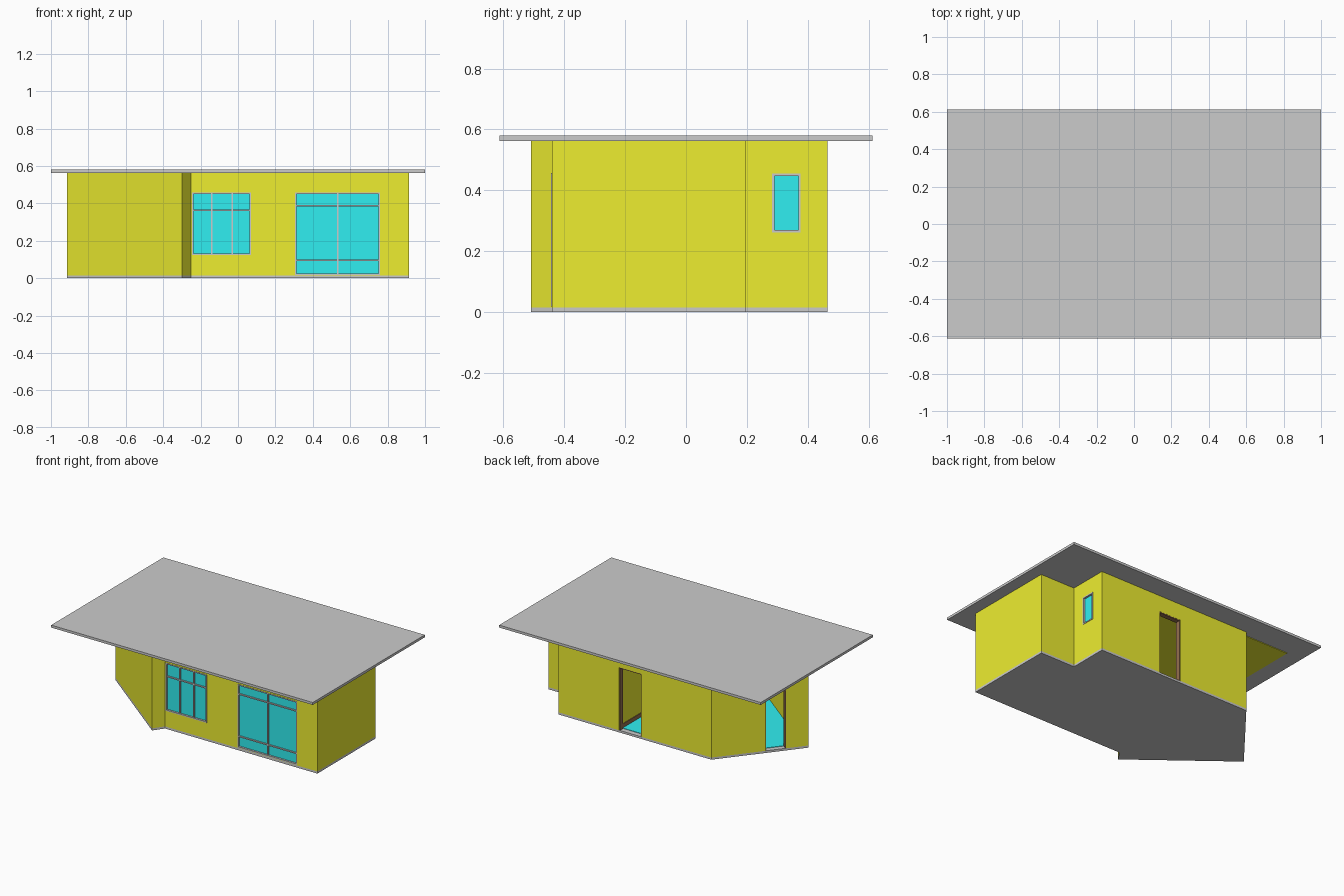
import bpy, bmesh, math
from mathutils import Vector, Matrix

if "Cube" in bpy.data.objects:
    bpy.data.objects.remove(bpy.data.objects["Cube"])

def material(name, rgb):
    m = bpy.data.materials.new(name)
    m.diffuse_color = (*rgb, 1)
    m.use_nodes = True
    m.node_tree.nodes["Principled BSDF"].inputs["Base Color"].default_value = m.diffuse_color
    return m

YELLOW = material("wall_yellow", (0.85, 0.85, 0.03))
CYAN = material("cyan", (0.03, 0.86, 0.88))
BROWN = material("brown", (0.30, 0.16, 0.08))

def finish(name, bm, mat=None):
    bmesh.ops.recalc_face_normals(bm, faces=bm.faces)
    me = bpy.data.meshes.new(name)
    bm.to_mesh(me)
    bm.free()
    ob = bpy.data.objects.new(name, me)
    bpy.context.collection.objects.link(ob)
    if mat:
        me.materials.append(mat)
    return ob

def boxes(name, ranges, mat=None, matrix=Matrix()):
    bm = bmesh.new()
    for x0, x1, y0, y1, z0, z1 in ranges:
        size = Matrix.Diagonal((x1 - x0, y1 - y0, z1 - z0, 1))
        mid = Matrix.Translation(((x0 + x1) / 2, (y0 + y1) / 2, (z0 + z1) / 2))
        bmesh.ops.create_cube(bm, size=1, matrix=matrix @ mid @ size)
    return finish(name, bm, mat)

def slab(name, pts, z0, z1, mat=None):
    bm = bmesh.new()
    face = bm.faces.new([bm.verts.new((x, y, z0)) for x, y in pts])
    up = bmesh.ops.extrude_face_region(bm, geom=[face], use_keep_orig=True)["geom"]
    for v in up:
        if isinstance(v, bmesh.types.BMVert):
            v.co.z = z1
    return finish(name, bm, mat)

def inset(pts, d):
    # mitred inward offset of a counter-clockwise outline
    out = []
    for i, p in enumerate(pts):
        p = Vector(p)
        a = (p - Vector(pts[i - 1])).normalized()
        b = (Vector(pts[(i + 1) % len(pts)]) - p).normalized()
        na, nb = Vector((-a.y, a.x)), Vector((-b.y, b.x))
        q = p + (na + nb) * d / (1 + na.dot(nb))
        out.append((q.x, q.y))
    return out

# Plan outline, counter-clockwise from the front wall
PLAN = [(-.25, -.44), (.915, -.44), (.915, .195), (.65, .195),
        (.65, .465), (-.52, .465), (-.915, -.03), (-.30, -.51)]
THICK = .035
BASE, EAVES = .015, .563
INNER = inset(PLAN, THICK)

# Base, floor, roof
slab("base_slab", PLAN, 0, BASE)
slab("floor", INNER, BASE, BASE + .003, CYAN)
boxes("roof_slab", [(-1, 1, -.612, .612, EAVES, .58)])

# Ceiling carries on past the angled back left wall
ceiling = INNER[:5] + [(-.88, .43), (-.88, INNER[6][1])] + INNER[6:]
slab("ceiling", ceiling, EAVES - .004, EAVES, YELLOW)

# Outer walls as a ring
bm = bmesh.new()
n = len(PLAN)
rings = [[bm.verts.new((x, y, z)) for x, y in pts]
         for pts, z in ((PLAN, BASE), (PLAN, EAVES), (INNER, EAVES), (INNER, BASE))]
for r in range(4):
    a, b = rings[r], rings[(r + 1) % 4]
    for i in range(n):
        j = (i + 1) % n
        bm.faces.new((a[i], a[j], b[j], b[i]))
walls = finish("walls", bm, YELLOW)

def wall_frame(i):
    # local axes: x along the wall, y inward, z up
    p, q = Vector(PLAN[i]), Vector(PLAN[(i + 1) % n])
    d = q - p
    return Matrix.Translation((p.x, p.y, 0)) @ Matrix.Rotation(math.atan2(d.y, d.x), 4, 'Z')

def border(x0, x1, z0, z1, w, y0, y1):
    return [(x0, x0 + w, y0, y1, z0, z1), (x1 - w, x1, y0, y1, z0, z1),
            (x0 + w, x1 - w, y0, y1, z1 - w, z1), (x0 + w, x1 - w, y0, y1, z0, z0 + w)]

# name, wall, start, end, bottom, top, upright bars, cross bars
OPENINGS = [
    ("front_window", 0, .005, .32, .125, .457, (.11, .218), (.362,)),
    ("patio_door", 0, .555, 1.01, .018, .457, (.783,), (.095, .387)),
    ("side_window", 3, .087, .182, .262, .455, (), ()),
    ("back_door", 4, .465, .635, .0, .45, None, None),
    ("angled_door", 5, .352, .488, .0, .45, None, None),
]
for name, w, x0, x1, z0, z1, ups, cross in OPENINGS:
    M = wall_frame(w)
    cutter = boxes(name + "_cutter", [(x0, x1, -.02, THICK + .02, z0, z1)], None, M)
    cutter.hide_render = True
    mod = walls.modifiers.new(name, 'BOOLEAN')
    mod.object, mod.operation, mod.solver = cutter, 'DIFFERENCE', 'EXACT'
    bpy.context.view_layer.objects.active = walls
    bpy.ops.object.modifier_apply(modifier=mod.name)
    bpy.data.objects.remove(cutter)
    if ups is None:
        # open doorway lined with a thin frame
        sides = border(x0, x1, BASE, z1, .006, .001, THICK)[:3]
        boxes(name + "_frame", sides, BROWN, M)
        continue
    bars = border(x0, x1, z0, z1, .008, -.003, THICK)
    bars += [(u - .004, u + .004, .002, .025, z0 + .008, z1 - .008) for u in ups]
    bars += [(x0 + .008, x1 - .008, .001, .026, c - .004, c + .004) for c in cross]
    boxes(name + "_frame", bars, None, M)
    boxes(name + "_glass", [(x0 + .004, x1 - .004, .010, .016, z0 + .004, z1 - .004)], CYAN, M)

# Inside partition beside the back door, with a skirting strip
boxes("partition", [(.187, .222, INNER[0][1], INNER[4][1], BASE, EAVES)], YELLOW)
boxes("skirting", [(.183, .187, INNER[0][1], INNER[4][1], BASE, BASE + .03)], BROWN)
